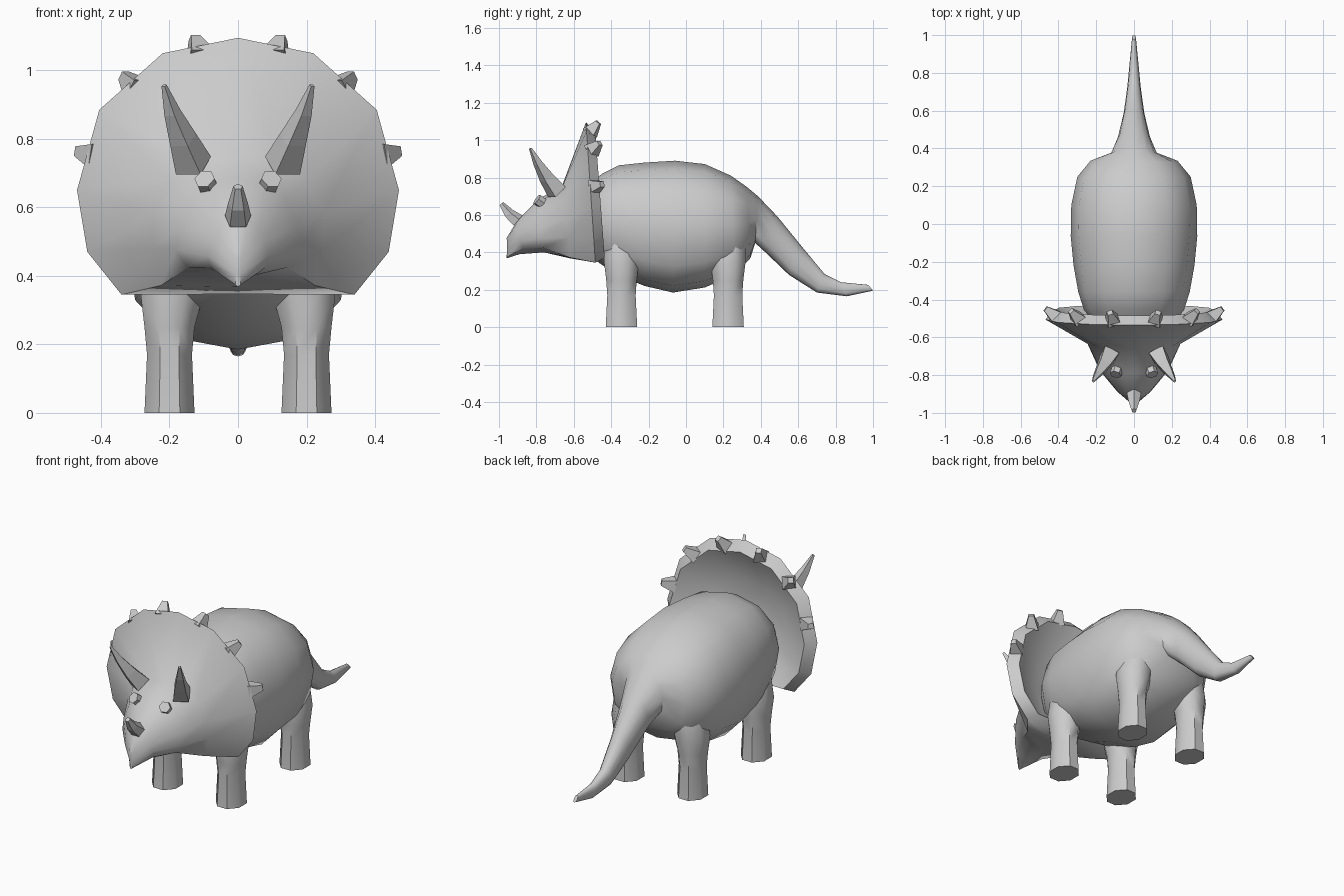
import bpy
import bmesh
from math import sin, cos, pi, radians, copysign
from mathutils import Vector

default_cube = bpy.data.objects.get("Cube")
if default_cube:
    bpy.data.objects.remove(default_cube, do_unlink=True)

# Single stone grey colour for every part
grey = bpy.data.materials.new("stone_grey")
grey.use_nodes = True
colour = (0.6, 0.6, 0.6, 1)
grey.diffuse_color = colour
grey.node_tree.nodes["Principled BSDF"].inputs["Base Color"].default_value = colour
smooth_parts = []


def loft(name, rings, smooth=False):
    """Skin a closed surface over rings that share one point count."""
    bm = bmesh.new()
    loops = [[bm.verts.new(point) for point in ring] for ring in rings]
    count = len(loops[0])
    for first, second in zip(loops, loops[1:]):
        for i in range(count):
            j = (i + 1) % count
            bm.faces.new((first[i], first[j], second[j], second[i]))
    bm.faces.new(loops[0])
    bm.faces.new(loops[-1])
    bmesh.ops.recalc_face_normals(bm, faces=bm.faces)
    mesh = bpy.data.meshes.new(name)
    bm.to_mesh(mesh)
    bm.free()
    mesh.materials.append(grey)
    obj = bpy.data.objects.new(name, mesh)
    bpy.context.collection.objects.link(obj)
    if smooth:
        smooth_parts.append(obj)
    return obj


def rounded(value, power):
    return copysign(abs(value) ** power, value)


def body_ring(top_y, top_z, low_y, low_z, half_width, sides=12):
    """Rounded ring between two centre points, with a fuller belly."""
    top, low = Vector((0, top_y, top_z)), Vector((0, low_y, low_z))
    middle, arm = (top + low) / 2, (top - low) / 2
    across = Vector((half_width, 0, 0))
    ring = []
    for k in range(sides):
        a = 2 * pi * k / sides
        power = .92 if cos(a) > 0 else .76
        ring.append(middle + arm * rounded(cos(a), power) + across * rounded(sin(a), power))
    return ring


def spike(name, stations, sides, turn=0.0):
    """Tapered tube through (centre, radius) stations."""
    centres = [Vector(c) for c, r in stations]
    rings = []
    for i, (c, r) in enumerate(stations):
        ahead = centres[min(i + 1, len(centres) - 1)]
        behind = centres[max(i - 1, 0)]
        turned = (ahead - behind).to_track_quat("Z", "Y")
        angles = [2 * pi * k / sides + turn for k in range(sides)]
        rings.append([centres[i] + turned @ Vector((r * cos(a), r * sin(a), 0))
                      for a in angles])
    return loft(name, rings)


def mirrored(half):
    """Close a half outline that starts and ends on the centre plane."""
    return half + [(-x, y, z) for x, y, z in reversed(half[1:-1])]


# Body and tail: top y, top z, bottom y, bottom z, half width
sections = [
    (-.56, .72, -.56, .42, .18),
    (-.45, .82, -.46, .34, .265),
    (-.36, .865, -.36, .275, .295),
    (-.22, .88, -.22, .22, .32),
    (-.06, .89, -.07, .185, .335),
    (.1, .872, .1, .212, .332),
    (.24, .81, .26, .28, .3),
    (.325, .75, .345, .37, .23),
    (.385, .70, .37, .45, .12),
    (.49, .59, .43, .395, .085),
    (.62, .43, .55, .28, .055),
    (.74, .285, .70, .185, .036),
    (.83, .24, .86, .165, .024),
    (.975, .226, 1.0, .195, .01),
]
loft("body_and_tail", [body_ring(*s) for s in sections], smooth=True)


# Legs: z, radius across, radius along, centre x; the tops sink into the body
leg_profile = [
    (0, .079, .091, .2),
    (.17, .071, .082, .2),
    (.25, .079, .088, .2),
    (.34, .098, .1, .193),
    (.44, .1, .1, .175),
    (.56, .08, .08, .15),
]
for end, y in (("front", -.345), ("back", .225)):
    for side, sign in (("left", 1), ("right", -1)):
        rings = []
        for z, rx, ry, x in leg_profile:
            angles = [2 * pi * (k + .5) / 8 for k in range(8)]
            rings.append([(sign * (x + rx * cos(a)), y + ry * sin(a), z) for a in angles])
        loft(f"{end}_{side}_leg", rings, smooth=True)


# Head and frill: dished back, thick rim, then face rings out to the beak
outline = [(0, 1.095), (.22, 1.05), (.405, .885), (.47, .65),
           (.44, .47), (.34, .345), (0, .347)]


def frill_ring(scale, offset):
    ring = []
    for x, z in outline:
        y = -.485 - (z - .35) * .067
        ring.append((x * scale, y + offset, .6 + (z - .6) * scale))
    return mirrored(ring)


cheeks = [(0, -.665, .75), (.11, -.665, .74), (.2, -.65, .68), (.245, -.635, .58),
          (.25, -.625, .48), (.225, -.62, .372), (0, -.62, .368)]
muzzle = [(0, -.79, .685), (.08, -.785, .67), (.14, -.78, .615), (.175, -.775, .54),
          (.182, -.775, .475), (.145, -.765, .425), (0, -.76, .4)]
snout = [(0, -.905, .565), (.03, -.905, .555), (.06, -.9, .53), (.08, -.893, .5),
         (.088, -.888, .46), (.08, -.87, .424), (0, -.89, .39)]
beak = [(0, -.96, .475)]
beak += [(.008, -.957, z) for z in (.465, .45, .43, .405, .375)]
beak += [(0, -.96, .368)]
loft("head_and_frill",
     [frill_ring(.5, -.05), frill_ring(.9, .05), frill_ring(1, 0)]
     + [mirrored(ring) for ring in (cheeks, muzzle, snout, beak)], smooth=True)


# Nose horn
spike("nose_horn", [((0, -.9, .567), .04), ((0, -.948, .607), .03),
                    ((0, -.988, .66), .014)], 5, pi / 2)

frill_spots = [(.113, -.508, 1.045), (.297, -.5, .948), (.418, -.487, .752)]
for side, sign in (("left", 1), ("right", -1)):
    # Brow horns, curving up and outward
    path = [((.13, -.69, .722), .058), ((.16, -.745, .797), .042),
            ((.192, -.793, .877), .025), ((.216, -.832, .956), .008)]
    path = [((sign * x, y, z), r) for (x, y, z), r in path]
    spike(f"{side}_brow_horn", path, 4, pi / 4)

    # Hexagonal eyes
    look = Vector((sign * .25, -.75, .55)).normalized()
    centre = Vector((sign * .097, -.795, .682))
    spike(f"{side}_eye", [(centre - look * .035, .031), (centre + look * .003, .031)], 6)

    # Blunt studs seated on the sloping frill rim
    for number, (x, y, z) in enumerate(frill_spots, start=1):
        out = Vector((sign * x, 0, z - .65)).normalized()
        out = (out + Vector((0, .75, 0))).normalized()
        base = Vector((sign * x, y, z))
        spike(f"{side}_frill_stud_{number}",
              [(base - out * .01, .05), (base + out * .065, .02)], 4, pi / 4)

# Smooth shading with sharp rims and jaw edges
bpy.ops.object.select_all(action="DESELECT")
for part in smooth_parts:
    part.select_set(True)
bpy.context.view_layer.objects.active = smooth_parts[0]
bpy.ops.object.shade_smooth_by_angle(angle=radians(48))
